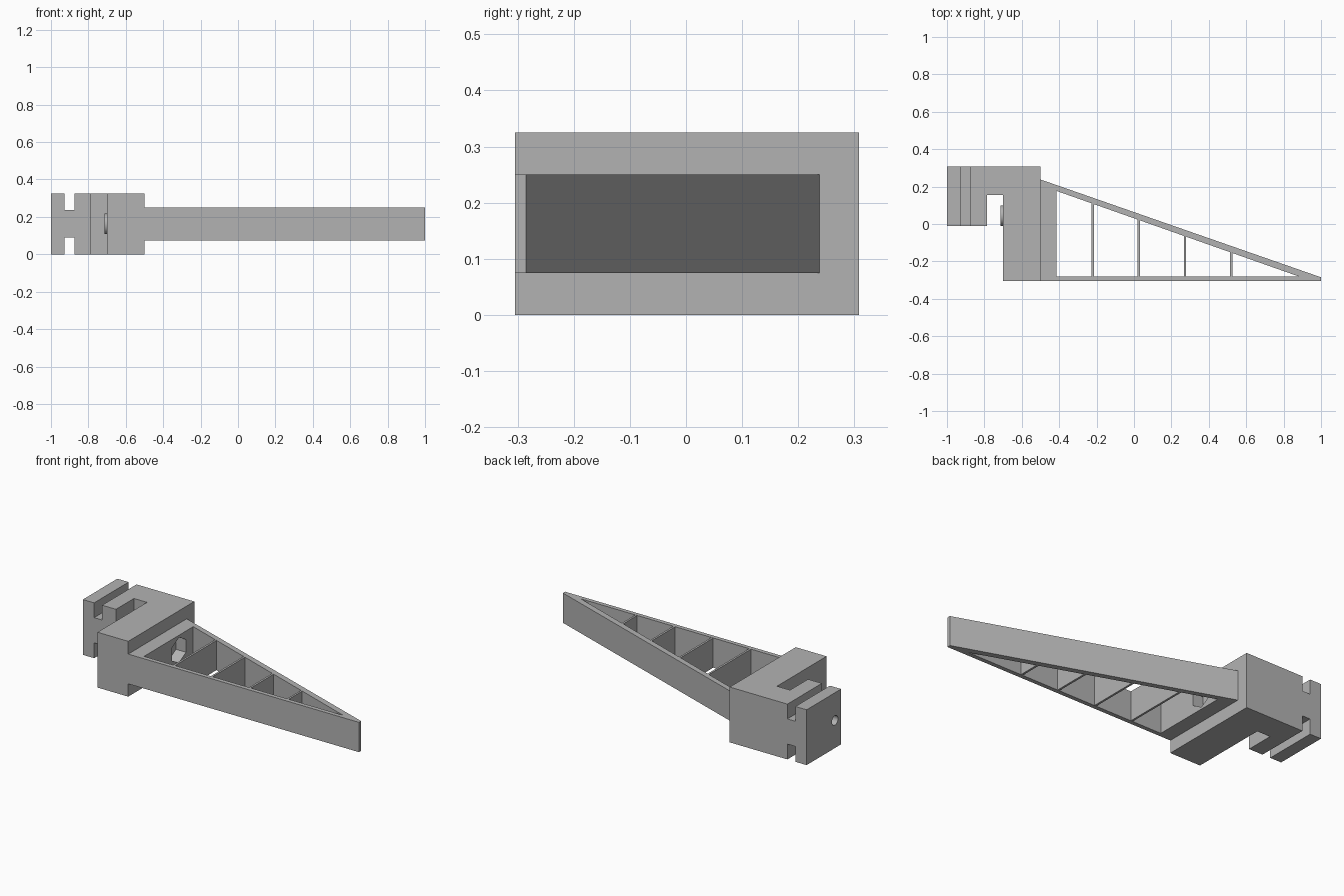
import bpy, bmesh, math
from mathutils import Matrix

cube = bpy.data.objects.get("Cube")
if cube:
    bpy.data.objects.remove(cube, do_unlink=True)

grey = bpy.data.materials.new("plain grey")
grey.use_nodes = True
grey.diffuse_color = (0.45, 0.45, 0.45, 1)
grey.node_tree.nodes["Principled BSDF"].inputs["Base Color"].default_value = grey.diffuse_color

H = 0.325            # clamp height
LOW, HIGH = 0.075, 0.25   # arm bottom and top
BOLT_Y, BOLT_Z = 0.045, H / 2


def make(name, bm):
    bmesh.ops.recalc_face_normals(bm, faces=bm.faces)
    mesh = bpy.data.meshes.new(name)
    bm.to_mesh(mesh)
    bm.free()
    mesh.materials.append(grey)
    obj = bpy.data.objects.new(name, mesh)
    bpy.context.collection.objects.link(obj)
    return obj


def prism(name, outline, z0, z1):
    """Extrude a plan outline between two heights."""
    bm = bmesh.new()
    face = bm.faces.new([bm.verts.new((x, y, z0)) for x, y in outline])
    top = bmesh.ops.extrude_face_region(bm, geom=[face])["geom"]
    verts = [v for v in top if isinstance(v, bmesh.types.BMVert)]
    bmesh.ops.translate(bm, verts=verts, vec=(0, 0, z1 - z0))
    return make(name, bm)


def box(name, x0, x1, y0, y1, z0, z1):
    return prism(name, [(x0, y0), (x1, y0), (x1, y1), (x0, y1)], z0, z1)


def rod(name, x0, x1, radius, sides):
    """Cylinder along x on the bolt axis, with a corner pointing up."""
    bm = bmesh.new()
    spin = Matrix.Translation(((x0 + x1) / 2, BOLT_Y, BOLT_Z)) @ Matrix.Rotation(math.pi / 2, 4, "Y")
    if sides == 6:
        spin = spin @ Matrix.Rotation(math.pi / 2, 4, "Z")
    bmesh.ops.create_cone(bm, cap_ends=True, segments=sides, radius1=radius,
                          radius2=radius, depth=x1 - x0, matrix=spin)
    # Put a hexagon corner at the top
    if sides == 6:
        top = max(v.co.z for v in bm.verts)
        if top - BOLT_Z < radius * 0.95:
            bmesh.ops.rotate(bm, verts=bm.verts, cent=(0, BOLT_Y, BOLT_Z),
                             matrix=Matrix.Rotation(math.pi / 6, 3, "X"))
    return make(name, bm)


def combine(obj, others, operation):
    for other in others:
        mod = obj.modifiers.new("combine", "BOOLEAN")
        mod.operation, mod.solver, mod.object = operation, "EXACT", other
    bpy.context.view_layer.update()
    result = bpy.data.meshes.new_from_object(
        obj.evaluated_get(bpy.context.evaluated_depsgraph_get()))
    obj.modifiers.clear()
    obj.data = result


# Clamp block with its finger gap, and the boss on the gap wall
clamp = prism("clamp_block", [(-1, -0.012), (-0.785, -0.012), (-0.785, 0.155), (-0.7, 0.155),
                              (-0.7, -0.305), (-0.5, -0.305), (-0.5, 0.308), (-1, 0.308)], 0, H)
boss = rod("boss", -0.715, -0.68, 0.055, 40)
combine(clamp, [boss], "UNION")

# Triangular arm frame with a tapered window
arm = prism("arm_frame", [(-0.5, -0.305), (1, -0.305), (1, -0.285), (-0.5, 0.238)], LOW, HIGH)
window = prism("window_cutter", [(-0.415, -0.28), (0.88, -0.28), (-0.415, 0.177)], 0, H)

# Rail slots, bolt hole and nut pocket
slots = [box("slot_cutter", -0.927, -0.875, -0.4, 0.4, z0, z1)
         for z0, z1 in ((-0.1, 0.09), (0.238, 0.5))]
hole = rod("bolt_cutter", -1.1, -0.3, 0.028, 32)
pocket = rod("nut_cutter", -0.48, -0.35, 0.075, 6)
combine(clamp, slots + [hole], "DIFFERENCE")
combine(arm, [window, hole, pocket], "DIFFERENCE")

for helper in [boss, window, hole, pocket] + slots:
    bpy.data.objects.remove(helper, do_unlink=True)

# Cross ribs, each ending inside the sloped rail
slope = (-0.285 - 0.238) / 1.5
for i, x in enumerate((-0.22, 0.025, 0.273, 0.52)):
    back = 0.238 + slope * (x + 0.5) - 0.015
    box(f"rib_{i + 1}", x - 0.006, x + 0.006, -0.29, back, LOW + 0.0005, HIGH - 0.0005)

# Smooth the round hole and boss, keep flat faces sharp
bpy.ops.object.select_all(action="DESELECT")
for obj in (clamp, arm):
    obj.select_set(True)
bpy.context.view_layer.objects.active = clamp
bpy.ops.object.shade_smooth_by_angle(angle=math.radians(30))
